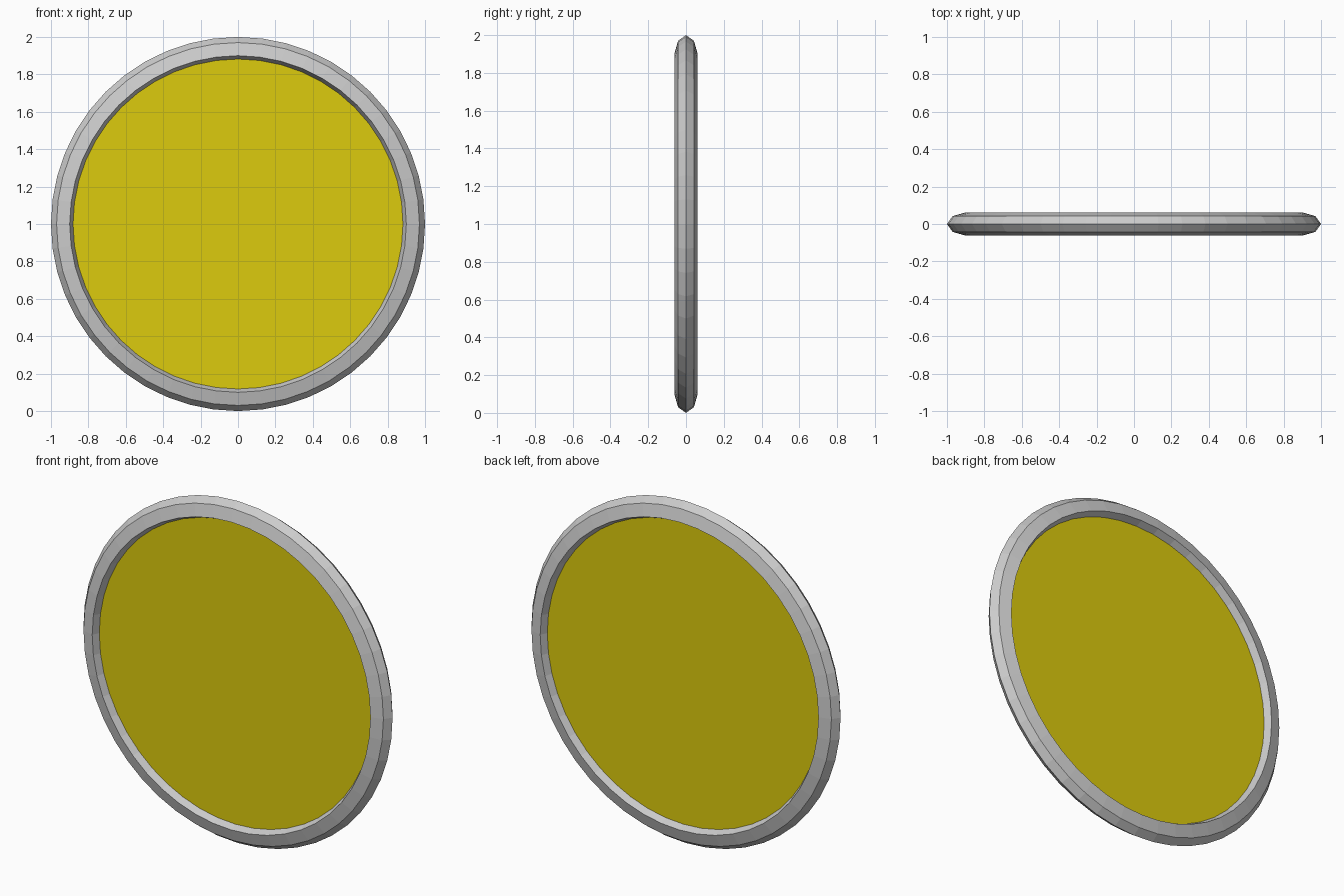
import bpy, bmesh, math

if "Cube" in bpy.data.objects:
    bpy.data.objects.remove(bpy.data.objects["Cube"])


def lathe(name, profile, sides, offset=0.0):
    """Spin a closed (radius, y) profile around the y axis at z = 1."""
    bm = bmesh.new()
    rings = []
    for i in range(sides):
        a = 2 * math.pi * (i + offset) / sides
        rings.append([bm.verts.new((r * math.cos(a), y, 1 + r * math.sin(a)))
                      for r, y in profile])
    n = len(profile)
    for i in range(sides):
        p, q = rings[i], rings[(i + 1) % sides]
        for j in range(n):
            k = (j + 1) % n
            bm.faces.new((p[j], p[k], q[k], q[j]))
    bmesh.ops.recalc_face_normals(bm, faces=bm.faces)
    mesh = bpy.data.meshes.new(name)
    bm.to_mesh(mesh)
    bm.free()
    obj = bpy.data.objects.new(name, mesh)
    bpy.context.collection.objects.link(obj)
    return obj


# Faceted outer rim
half = [(1.0, 0.0), (0.97, 0.042), (0.9, 0.062)]
lathe("rim", half + [(0.872, 0.0)] + [(r, -y) for r, y in half[:0:-1]], 48)

# Flat yellow panel inside the rim
bpy.ops.mesh.primitive_cylinder_add(vertices=32, radius=0.886, depth=0.044,
                                    location=(0, 0, 1),
                                    rotation=(math.pi / 2, 0, 0))
panel = bpy.context.object
panel.name = "panel"
panel.rotation_euler[1] = math.pi / 32
mat = bpy.data.materials.new("yellow")
mat.diffuse_color = (0.72, 0.6, 0.004, 1)
mat.use_nodes = True
mat.node_tree.nodes["Principled BSDF"].inputs["Base Color"].default_value = mat.diffuse_color
panel.data.materials.append(mat)
